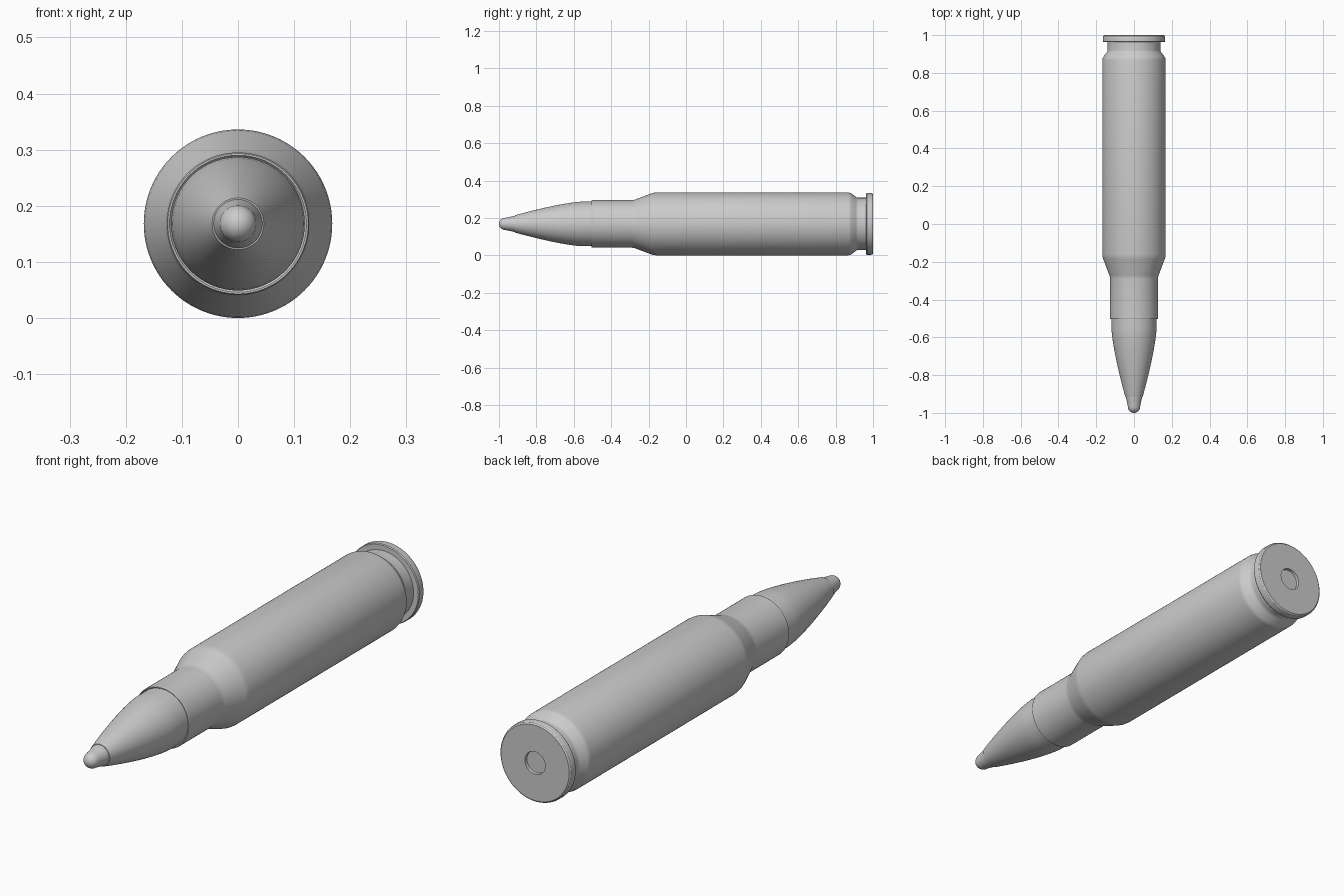
import bpy, bmesh, math

if "Cube" in bpy.data.objects:
    bpy.data.objects.remove(bpy.data.objects["Cube"])

R = 0.168      # largest radius, also the height of the axis
SIDES = 96


def lathe(name, profile, angle=25):
    """Revolve (y, radius) points around the long axis."""
    bm = bmesh.new()
    rings = []
    for y, r in profile:
        if r == 0:
            rings.append([bm.verts.new((0, y, R))])
        else:
            rings.append([bm.verts.new((r * math.cos(2 * math.pi * i / SIDES), y,
                                        R + r * math.sin(2 * math.pi * i / SIDES)))
                          for i in range(SIDES)])
    for a, b in zip(rings, rings[1:]):
        for i in range(SIDES):
            j = (i + 1) % SIDES
            quad = [a[i % len(a)], a[j % len(a)], b[j % len(b)], b[i % len(b)]]
            bm.faces.new(list(dict.fromkeys(quad)))
    bmesh.ops.recalc_face_normals(bm, faces=bm.faces)
    mesh = bpy.data.meshes.new(name)
    bm.to_mesh(mesh)
    bm.free()
    obj = bpy.data.objects.new(name, mesh)
    bpy.context.collection.objects.link(obj)
    bpy.context.view_layer.objects.active = obj
    obj.select_set(True)
    bpy.ops.object.shade_smooth_by_angle(angle=math.radians(angle))
    obj.select_set(False)
    return obj


# Case: mouth, neck, shoulder, body, groove, rim and shallow base recess
lathe("case", [
    (-0.47, 0.117), (-0.500, 0.119), (-0.504, 0.122), (-0.504, 0.125), (-0.501, 0.127),
    (-0.29, 0.127), (-0.28, 0.128), (-0.27, 0.131), (-0.185, 0.163), (-0.175, 0.166),
    (-0.16, R), (0.868, R), (0.878, 0.166), (0.884, 0.163), (0.908, 0.145), (0.914, 0.141),
    (0.92, 0.14), (0.963, 0.14), (0.963, 0.162), (0.967, 0.165),
    (0.990, 0.165), (0.996, 0.163), (1.0, 0.158), (1.0, 0.047), (0.988, 0.046), (0.988, 0)])

# Pointed front: short straight part, then a gentle curve
ogive = [(-0.47, 0), (-0.47, 0.119), (-0.56, 0.119)]
for k in range(1, 13):
    t = k / 12
    ogive.append((-0.56 - 0.355 * t, 0.119 - 0.073 * t ** 1.35))
lathe("nose", ogive + [(-0.915, 0)])

# Rounded tip
tip = [(-0.90, 0), (-0.90, 0.044), (-0.915, 0.0435), (-0.935, 0.039), (-0.965, 0.033)]
for k in range(1, 9):
    a = math.pi / 2 * k / 8
    tip.append((-0.965 - 0.035 * math.sin(a), 0.033 * math.cos(a) if k < 8 else 0))
lathe("tip", tip)
